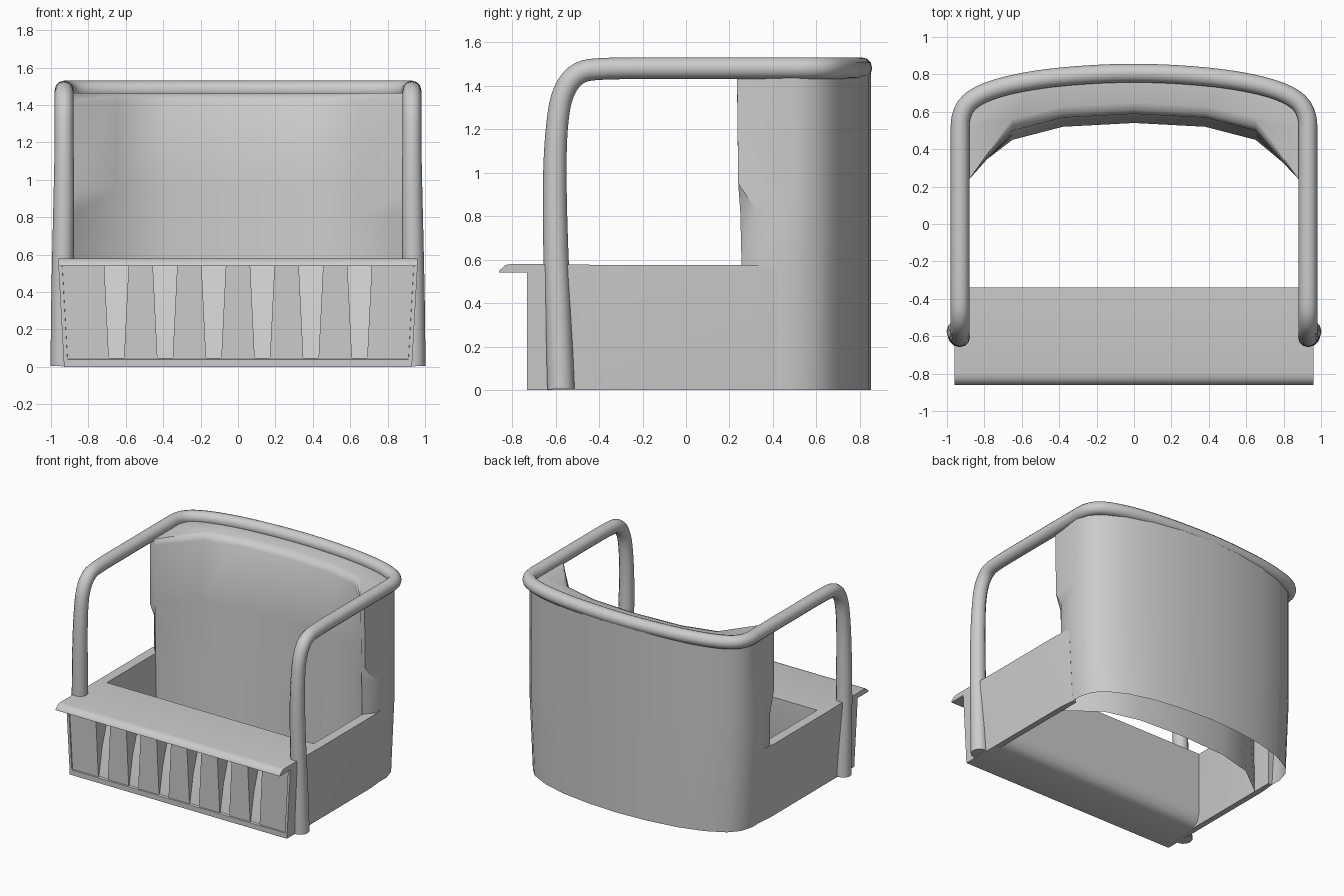
import bpy, bmesh, math

cube = bpy.data.objects.get("Cube")
if cube:
    bpy.data.objects.remove(cube, do_unlink=True)

grey = bpy.data.materials.new("warm_grey")
grey.use_nodes = True
colour = (0.6, 0.6, 0.6, 1)
grey.diffuse_color = colour
grey.node_tree.nodes["Principled BSDF"].inputs["Base Color"].default_value = colour


def finish(ob, angle=35):
    ob.data.materials.clear()
    ob.data.materials.append(grey)
    bpy.ops.object.select_all(action='DESELECT')
    ob.select_set(True)
    bpy.context.view_layer.objects.active = ob
    bpy.ops.object.shade_smooth_by_angle(angle=math.radians(angle))


def loft(name, rings, angle=35, open_start=False):
    """Skin closed rings of equal length and cap the ends."""
    bm = bmesh.new()
    loops = [[bm.verts.new(p) for p in ring] for ring in rings]
    n = len(loops[0])
    for a, b in zip(loops, loops[1:]):
        for i in range(n):
            j = (i + 1) % n
            bm.faces.new((a[i], a[j], b[j], b[i]))
    if not open_start:
        bm.faces.new(loops[0][::-1])
    bm.faces.new(loops[-1])
    bmesh.ops.recalc_face_normals(bm, faces=bm.faces)
    me = bpy.data.meshes.new(name)
    bm.to_mesh(me)
    bm.free()
    ob = bpy.data.objects.new(name, me)
    bpy.context.collection.objects.link(ob)
    finish(ob, angle)


def flare(z):
    """Half width of the lower body, wider toward the top."""
    return 0.93 + 0.03 * min(z / 0.54, 1)


def mirrored(half):
    return half + [(-x, *rest) for x, *rest in reversed(half) if x > 0]


# Box seat with overhanging ledge; the front slopes back behind the ribs
seat_profile = [(-0.73, 0), (-0.73, 0.04), (-0.715, 0.045), (-0.66, 0.25), (-0.54, 0.54),
                (-0.86, 0.54), (-0.858, 0.55), (-0.83, 0.575), (-0.8, 0.58),
                (-0.34, 0.575), (-0.34, 0.1), (-0.36, 0.03), (-0.42, 0)]
loft("seat", [[(s * flare(z), y, z) for y, z in seat_profile] for s in (-1, 1)], 50)

# Wide tapered ribs on the front, leaving wedge-shaped niches between them
for i in range(7):
    c = (i - 3) * 0.26
    rings = []
    for z, w, back in ((0.03, 0.09, -0.68), (0.54, 0.065, -0.5)):
        lo = -flare(z) + 0.02 if i == 0 else c - w
        hi = flare(z) - 0.02 if i == 6 else c + w
        rings.append([(lo, back, z), (lo, -0.722, z), (hi, -0.722, z), (hi, back, z)])
    loft(f"front_rib_{i + 1}", rings)

# Side panels
for side, s in (("left", 1), ("right", -1)):
    rings = []
    for z in (0, 0.54, 0.575):
        x = flare(z)
        rings.append([(s * px, y, z) for px, y in
                      ((x, -0.73), (x, 0.3), (x - 0.012, 0.42), (0.885, 0.42),
                       (0.885, -0.5), (x - 0.02, -0.73))])
    loft(f"{side}_side_panel", rings)

# Hollow backrest, open below: upright wings, leaning middle, notched outer
# edge and a rounded top rim behind which the rail sits
inner = mirrored([(0.885, 0.27, 0), (0.65, 0.45, 0.05), (0.38, 0.52, 0.05), (0, 0.54, 0.05)])
rings = []
for z, edge, edge_x, rim in ((0, 0.33, 0.945, 0), (0.58, 0.33, 0.95, 0), (0.82, 0.33, 0.95, 0),
                             (0.95, 0.24, 0.92, 0), (1.42, 0.235, 0.92, 0),
                             (1.45, 0.235, 0.92, 0.02), (1.465, 0.235, 0.92, 0.06)):
    k = flare(z) / 0.96
    outer = mirrored([(edge_x * k, edge), (0.95 * k, 0.5), (0.92 * k, 0.6), (0.85 * k, 0.675),
                      (0.7 * k, 0.75), (0.5 * k, 0.805), (0.25 * k, 0.838), (0, 0.85)])
    wall = [(x, y + rim + lean * z / 1.46 if lean else y - 0.025 * z) for x, y, lean in inner]
    rings.append([(x, y, z) for x, y in outer + wall[::-1]])
loft("backrest", rings, 45, open_start=True)

# Tube rail: up from the front, back along the sides and round the backrest
half = [(0.94, -0.575, 0.005, 1.25), (0.94, -0.585, 0.3, 1.2), (0.935, -0.6, 0.65, 1.15),
        (0.93, -0.605, 1.0, 1.08), (0.93, -0.595, 1.22, 1), (0.93, -0.57, 1.37, 1),
        (0.93, -0.5, 1.465, 1), (0.93, -0.38, 1.48, 1), (0.93, 0.0, 1.48, 1),
        (0.93, 0.45, 1.48, 1), (0.93, 0.59, 1.48, 1), (0.86, 0.68, 1.48, 1),
        (0.68, 0.745, 1.48, 1), (0.4, 0.79, 1.48, 1), (0, 0.812, 1.48, 1)]
path = mirrored(half)
cu = bpy.data.curves.new("rail", 'CURVE')
cu.dimensions = '3D'
cu.bevel_depth = 0.05
cu.bevel_resolution = 4
cu.use_fill_caps = True
sp = cu.splines.new('NURBS')
sp.points.add(len(path) - 1)
for p, (x, y, z, r) in zip(sp.points, path):
    p.co = (x, y, z, 1)
    p.radius = r
sp.order_u = 3
sp.use_endpoint_u = True
sp.resolution_u = 6
rail = bpy.data.objects.new("rail", cu)
bpy.context.collection.objects.link(rail)
bpy.ops.object.select_all(action='DESELECT')
rail.select_set(True)
bpy.context.view_layer.objects.active = rail
bpy.ops.object.convert(target='MESH')
finish(bpy.context.view_layer.objects.active, 40)
